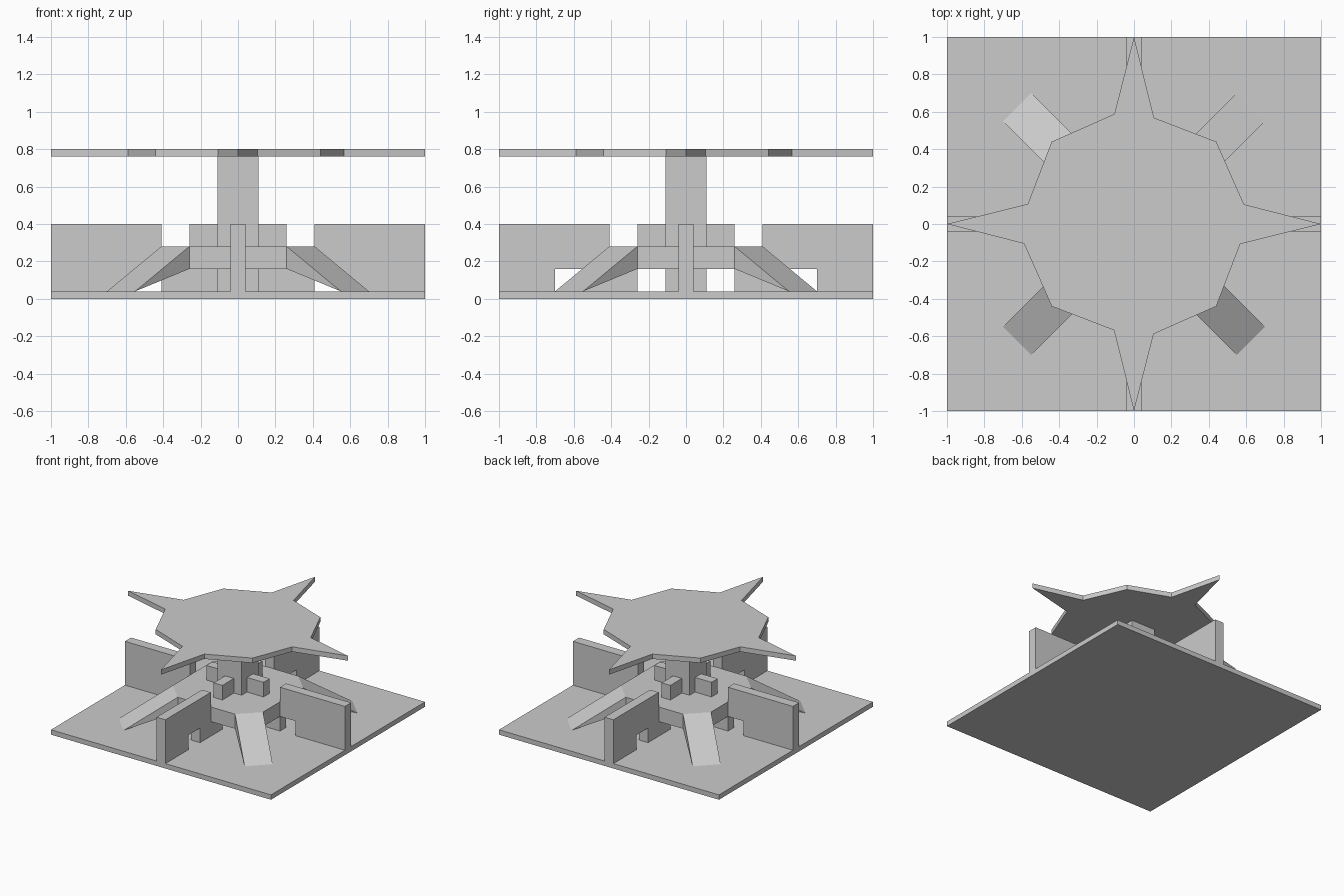
import bpy, bmesh
from math import pi
from mathutils import Matrix

if "Cube" in bpy.data.objects:
    bpy.data.objects.remove(bpy.data.objects["Cube"])


def prism(name, pts, depth, mat=Matrix()):
    """Extrude a closed 2D profile along local z, then place it with mat."""
    bm = bmesh.new()
    face = bm.faces.new([bm.verts.new((x, y, 0)) for x, y in pts])
    ext = bmesh.ops.extrude_face_region(bm, geom=[face])
    verts = [v for v in ext["geom"] if isinstance(v, bmesh.types.BMVert)]
    bmesh.ops.translate(bm, vec=(0, 0, depth), verts=verts)
    bmesh.ops.transform(bm, matrix=mat, verts=bm.verts)
    bmesh.ops.recalc_face_normals(bm, faces=bm.faces)
    me = bpy.data.meshes.new(name)
    bm.to_mesh(me)
    bm.free()
    ob = bpy.data.objects.new(name, me)
    bpy.context.collection.objects.link(ob)
    return ob


def square(r):
    return [(-r, -r), (r, -r), (r, r), (-r, r)]


def rect(a0, a1, z0, z1):
    return [(a0, z0), (a1, z0), (a1, z1), (a0, z1)]


def lift(z):
    return Matrix.Translation((0, 0, z))


def upright(angle, width):
    """Profile (radius, height) stood upright, centred, turned about z."""
    return (Matrix.Rotation(angle, 4, 'Z') @ Matrix.Translation((0, width / 2, 0))
            @ Matrix.Rotation(pi / 2, 4, 'X'))


# Ground plate, central column and octagonal platform
prism("base_plate", square(1), 0.04)
prism("central_column", square(0.11), 0.72, lift(0.04))
a, b = 0.41, 0.26
prism("octagon_platform", [(a, -b), (a, b), (b, a), (-b, a),
                           (-a, b), (-a, -b), (-b, -a), (b, -a)], 0.12, lift(0.16))

# Star-shaped roof: one quarter of the outline repeated by rotation
star = []
for k in range(4):
    for x, y in [(1, 0), (0.588, 0.105), (0.44, 0.44), (0.107, 0.568)]:
        for _ in range(k):
            x, y = -y, x
        star.append((x, y))
prism("star_roof", star, 0.04, lift(0.76))

# Radial walls, with a doorway placed differently on the two axes
T = 0.08
for k in range(4):
    if k % 2 == 0:
        door, inner = (0.41, 0.55), (0.11, 0.41)
        outline = [(0.41, 0.16), (0.55, 0.16), (0.55, 0.04), (1, 0.04),
                   (1, 0.40), (0.41, 0.40)]
    else:
        inner = (0.26, 0.41)
        outline = [(0.41, 0.04), (0.55, 0.04), (0.55, 0.16), (0.70, 0.16),
                   (0.70, 0.04), (1, 0.04), (1, 0.40), (0.41, 0.40)]
    m = upright(k * pi / 2, T)
    prism(f"outer_wall_{k}", outline, T, m)
    prism(f"lower_wall_{k}", rect(*inner, 0.04, 0.16), T, m)
    prism(f"upper_wall_stub_{k}", rect(0.11, 0.26, 0.28, 0.40), T, m)

# Diagonal wedge ramps up to the platform
W = 0.15 * 2 ** 0.5
r_in, r_out = (a + b) / 2 ** 0.5, 1.25 / 2 ** 0.5
for k in range(4):
    prism(f"ramp_{k}", [(r_out, 0.04), (r_in, 0.28), (r_in, 0.16)], W,
          upright(pi / 4 + k * pi / 2, W))
